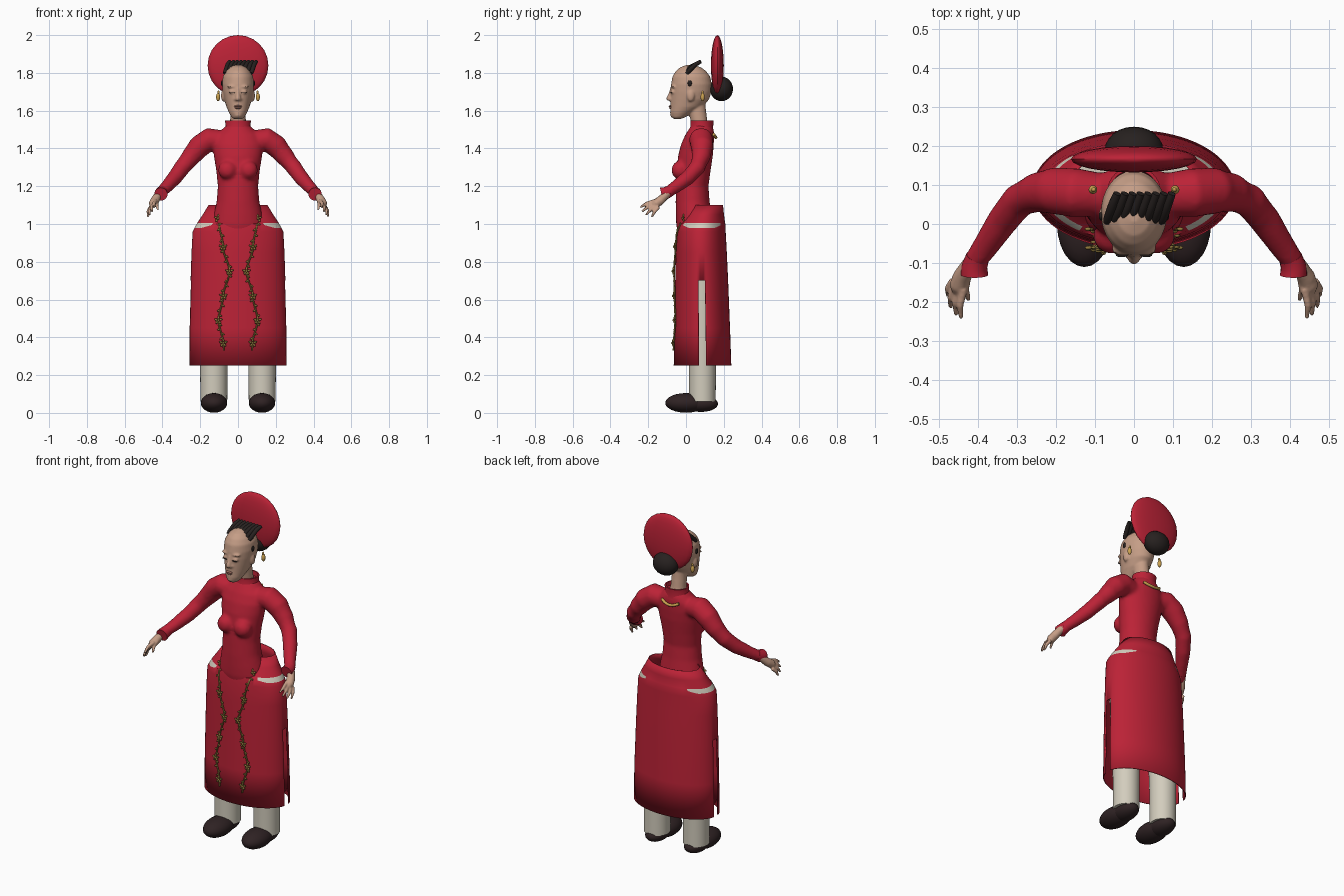
import bpy, bmesh
from math import sin, cos, pi, radians, tau
from mathutils import Vector, Matrix

if "Cube" in bpy.data.objects:
    bpy.data.objects.remove(bpy.data.objects["Cube"])


def material(name, r, g, b):
    m = bpy.data.materials.new(name)
    m.use_nodes = True
    m.diffuse_color = (r, g, b, 1)
    bsdf = next(n for n in m.node_tree.nodes if n.type == 'BSDF_PRINCIPLED')
    bsdf.inputs["Base Color"].default_value = (r, g, b, 1)
    bsdf.inputs["Roughness"].default_value = 0.7
    return m


RED = material("crimson cloth", 0.5, 0.016, 0.037)
SKIN = material("skin", 0.56, 0.34, 0.24)
LIP = material("lips", 0.42, 0.2, 0.15)
CREAM = material("cream cloth", 0.65, 0.61, 0.51)
HAIR = material("black hair", 0.02, 0.015, 0.014)
SHOE = material("dark shoe", 0.028, 0.016, 0.017)
GOLD = material("bright gold", 0.6, 0.36, 0.08)
VINE = material("old gold", 0.28, 0.19, 0.045)


def finish(name, bm, mats, voxel=0, smooth=4):
    """Turn a bmesh into a smooth object, optionally fused into one skin."""
    bmesh.ops.recalc_face_normals(bm, faces=bm.faces)
    me = bpy.data.meshes.new(name)
    bm.to_mesh(me)
    bm.free()
    me.shade_smooth()
    me.set_sharp_from_angle(angle=radians(45))
    ob = bpy.data.objects.new(name, me)
    bpy.context.scene.collection.objects.link(ob)
    for m in mats:
        me.materials.append(m)
    if voxel:
        r = ob.modifiers.new("fuse", 'REMESH')
        r.mode = 'VOXEL'
        r.voxel_size = voxel
        r.use_smooth_shade = True
        s = ob.modifiers.new("soften", 'SMOOTH')
        s.iterations = smooth
    return ob


def bridge(bm, rings, cap=True):
    n = len(rings[0])
    for a, b in zip(rings, rings[1:]):
        for i in range(n):
            j = (i + 1) % n
            bm.faces.new((a[i], a[j], b[j], b[i]))
    if cap:
        bm.faces.new(rings[0][::-1])
        bm.faces.new(rings[-1])


def loft(bm, rows, x=0, seg=32, cap=True):
    """Stack of level ellipses: z, y centre, x radius, y radius."""
    bridge(bm, [[bm.verts.new((x + rx * cos(tau * i / seg), cy + ry * sin(tau * i / seg), z))
                 for i in range(seg)] for z, cy, rx, ry in rows], cap)


def tube(bm, pts, side=1, seg=12):
    """Round tube through points x, y, z, radius; side -1 mirrors it."""
    c = [Vector((side * p[0], p[1], p[2])) for p in pts]
    rings = []
    for k, p in enumerate(pts):
        t = c[min(k + 1, len(c) - 1)] - c[max(k - 1, 0)]
        q = Vector((0, 0, 1)).rotation_difference(t)
        rings.append([bm.verts.new(c[k] + q @ Vector((p[3] * cos(tau * i / seg), p[3] * sin(tau * i / seg), 0)))
                      for i in range(seg)])
    bridge(bm, rings)


def ball(bm, loc, radii, seg=24, turn=0):
    mat = Matrix.Translation(loc) @ Matrix.Rotation(turn, 4, 'Y') @ Matrix.Diagonal((*radii, 1))
    bmesh.ops.create_uvsphere(bm, u_segments=seg, v_segments=seg // 2, radius=1, matrix=mat)


def balls(name, mat, items, both=True):
    bm = bmesh.new()
    for loc, radii in items:
        for s in ((1, -1) if both else (1,)):
            ball(bm, (s * loc[0], loc[1], loc[2]), radii)
    return finish(name, bm, [mat])


# Bodice with sleeves, fused into one smooth garment
bm = bmesh.new()
loft(bm, [(.93, .04, .118, .08), (1.0, .04, .135, .092), (1.05, .04, .128, .094), (1.12, .035, .113, .09),
          (1.2, .033, .107, .086), (1.28, .04, .115, .09), (1.36, .05, .128, .092), (1.42, .06, .135, .087),
          (1.47, .072, .12, .077), (1.5, .08, .085, .066), (1.53, .083, .055, .05)])
ARM = [(.08, .075, 1.44, .055), (.15, .08, 1.448, .063), (.205, .085, 1.41, .06), (.25, .08, 1.355, .051),
       (.295, .06, 1.3, .044), (.335, .01, 1.245, .04), (.375, -.05, 1.2, .034), (.41, -.1, 1.165, .029)]
for s in (1, -1):
    tube(bm, ARM, s, 20)
    ball(bm, (s * .055, -.03, 1.285), (.05, .047, .05))
finish("bodice", bm, [RED], .01)

# Flared cuffs and stand collar
bm = bmesh.new()
for s in (1, -1):
    tube(bm, [(.4, -.085, 1.175, .03), (.408, -.108, 1.163, .033), (.408, -.13, 1.158, .035)], s, 20)
finish("cuffs", bm, [RED])
bm = bmesh.new()
loft(bm, [(1.485, .08, .08, .068), (1.51, .083, .066, .06), (1.548, .085, .068, .062),
          (1.548, .085, .06, .054), (1.51, .083, .058, .052)], cap=False)
finish("collar", bm, [RED])

# Skirt panels: z, y centre, x radius, y radius
SKIRT = [(.25, .0875, .26, .1525), (.45, .086, .258, .147), (.7, .083, .251, .14), (.85, .081, .246, .135),
         (.96, .08, .24, .13), (.98, .083, .23, .126), (1.005, .088, .216, .119), (1.05, .098, .186, .103),
         (1.1, .11, .156, .086)]
SEG = 96
bm = bmesh.new()
loft(bm, SKIRT, seg=SEG, cap=False)
bm.faces.ensure_lookup_table()
slit = []
for f in bm.faces:
    c = f.calc_center_median()
    if c.z < .7 and abs(c.y - .087) < .02 and abs(c.x) > .2:
        slit.append(f)
    # thin openings at the hips show the trousers
    f.material_index = int(.98 < c.z < 1.005 and abs(c.x) > .14)
for v in bm.verts:
    if abs(v.co.z - .98) < .001:
        v.co.z += .02 * (1 - min(1, max(0, abs(v.co.x) - .12) / .07))
bmesh.ops.delete(bm, geom=slit, context='FACES')
skirt = finish("skirt", bm, [RED, CREAM])
solid = skirt.modifiers.new("cloth", 'SOLIDIFY')
solid.thickness = .005
solid.offset = -1


def skirt_front(x, z):
    for (z0, *a), (z1, *b) in zip(SKIRT, SKIRT[1:]):
        if z0 <= z <= z1:
            t = (z - z0) / (z1 - z0)
            cy, rx, ry = (p + (q - p) * t for p, q in zip(a, b))
            return cy - ry * (1 - (x / rx) ** 2) ** .5


# Trousers and shoes
bm = bmesh.new()
for s in (1, -1):
    loft(bm, [(.06, .087, .071, .07), (.3, .087, .073, .072), (.65, .085, .085, .085), (.93, .083, .09, .095)],
         x=s * .128)
finish("trousers", bm, [CREAM])
balls("shoes", SHOE, [((.127, 0, .053), (.07, .11, .052)), ((.127, .08, .048), (.058, .09, .043))])

# Head, neck and face
bm = bmesh.new()
loft(bm, [(1.555, -.047, .018, .016), (1.565, -.04, .034, .036), (1.59, -.024, .048, .06), (1.62, .001, .061, .084),
          (1.66, .02, .073, .103), (1.7, .026, .081, .108), (1.74, .029, .085, .108), (1.78, .028, .08, .1),
          (1.81, .026, .064, .08), (1.83, .024, .043, .054), (1.842, .022, .014, .018)])
loft(bm, [(1.48, .085, .05, .048), (1.54, .07, .042, .044), (1.6, .06, .04, .046), (1.66, .05, .04, .05)])
tube(bm, [(0, -.088, 1.655, .014), (0, -.09, 1.668, .014), (0, -.082, 1.69, .01), (0, -.074, 1.72, .009)])
ball(bm, (0, -.066, 1.578), (.022, .018, .016))
for s in (1, -1):
    ball(bm, (s * .01, -.084, 1.66), (.011, .01, .008))
    ball(bm, (s * .03, -.07, 1.7), (.019, .013, .011))
    ball(bm, (s * .03, -.066, 1.727), (.028, .014, .008))
    ball(bm, (s * .078, .025, 1.68), (.012, .02, .032))
finish("head", bm, [SKIN], .006, 3)
balls("closed_eyes", HAIR, [((.031, -.079, 1.695), (.016, .006, .0025))])
balls("lips", LIP, [((0, -.083, 1.624), (.021, .009, .005)), ((0, -.08, 1.615), (.018, .01, .006))], False)

# Hands: palm with four fingers and a thumb
FINGERS = [((.436, -.165, 1.122), (.442, -.242, 1.088)), ((.446, -.165, 1.108), (.455, -.232, 1.066)),
           ((.455, -.158, 1.097), (.469, -.212, 1.047)), ((.462, -.145, 1.09), (.476, -.182, 1.037)),
           ((.425, -.125, 1.14), (.424, -.195, 1.075))]
bm = bmesh.new()
for s in (1, -1):
    tube(bm, [(.405, -.085, 1.175, .021), (.425, -.11, 1.15, .021), (.44, -.135, 1.125, .024),
              (.449, -.16, 1.107, .024), (.452, -.175, 1.1, .014)], s)
    for a, b in FINGERS:
        a, b = Vector(a), Vector(b)
        mid = a.lerp(b, .55) + Vector((.006, 0, .006))
        tube(bm, [(*a, .011), (*mid, .0095), (*b, .006)], s)
finish("hands", bm, [SKIN], .005, 2)

# Disc headdress, bun, sideburns and row of front braids
balls("disc_headdress", RED, [((0, .166, 1.839), (.161, .034, .161))], False)
balls("hair_bun", HAIR, [((0, .188, 1.715), (.075, .061, .065))], False)
balls("sideburns", HAIR, [((.084, .02, 1.745), (.006, .011, .016))])
bm = bmesh.new()
for i in range(8):
    x = -.07 + i * .02
    z = 1.826 - 3.5 * x * x
    tube(bm, [(x, .005, z - .012, .009), (x + .004, .015, z, .012), (x + .016, .05, 1.845, .012),
              (x + .027, .078, 1.86, .01)])
finish("braids", bm, [HAIR])

# Gold earrings and clasp behind the neck
balls("earrings", GOLD, [((.105, .088, 1.672), (.011, .011, .022)), ((.103, .088, 1.697), (.006, .006, .009))])
bm = bmesh.new()
tube(bm, [(-.055 + .011 * i, .158 - .012 * (i / 5 - 1) ** 2, 1.458 + .016 * (i / 5 - 1) ** 2, .008)
          for i in range(11)])
finish("neck_clasp", bm, [GOLD])

# Embroidered vines with flowers and leaves on the skirt front
PATH = [(.075, .33), (.078, .37), (.104, .49), (.078, .62), (.045, .75), (.08, .88), (.105, 1.03)]
bm = bmesh.new()
for s in (1, -1):
    pts = []
    for (x0, z0), (x1, z1) in zip(PATH, PATH[1:]):
        for k in range(5):
            t = k / 5
            e = t * t * (3 - 2 * t)
            x, z = x0 + (x1 - x0) * e, z0 + (z1 - z0) * t
            pts.append((x, skirt_front(x, z) - .009, z, .0045))
    tube(bm, pts, s, 8)
    for k, (x, y, z, r) in enumerate(pts[6:]):
        side = 1 if k % 2 else -1
        ball(bm, (s * x + side * .008, y - .002, z), (.01, .004, .005), 8, side * .6)
    for x, z in PATH[1:]:
        y = skirt_front(x, z) - .013
        ball(bm, (s * x, y - .004, z), (.007, .007, .007), 8)
        for k in range(5):
            a = pi / 2 + k * tau / 5
            ball(bm, (s * x + .013 * cos(a), y, z + .013 * sin(a)), (.01, .005, .006), 8, -a)
finish("skirt_vines", bm, [VINE])
